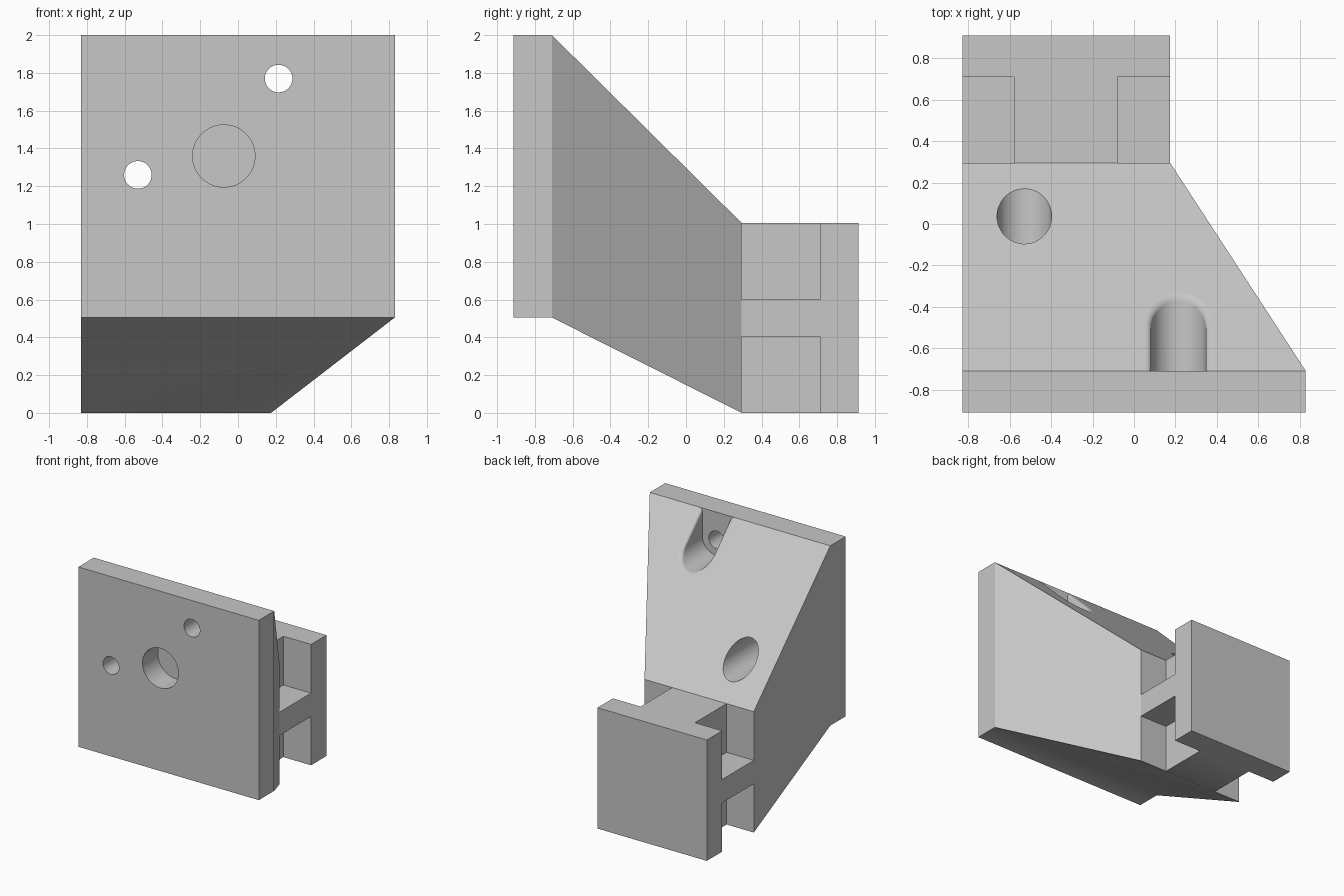
import bpy, bmesh
from math import cos, sin, pi

cube = bpy.data.objects.get("Cube")
if cube:
    bpy.data.objects.remove(cube, do_unlink=True)

grey = bpy.data.materials.new("plain grey")
grey.use_nodes = True
grey.diffuse_color = (0.57, 0.57, 0.57, 1)
grey.node_tree.nodes["Principled BSDF"].inputs["Base Color"].default_value = grey.diffuse_color


def loft(name, rings):
    """Closed solid through rings of equal point count."""
    bm = bmesh.new()
    loops = [[bm.verts.new(p) for p in ring] for ring in rings]
    n = len(loops[0])
    for a, b in zip(loops, loops[1:]):
        for i in range(n):
            j = (i + 1) % n
            bm.faces.new((a[i], a[j], b[j], b[i]))
    bm.faces.new(loops[0])
    bm.faces.new(loops[-1])
    bmesh.ops.recalc_face_normals(bm, faces=bm.faces)
    mesh = bpy.data.meshes.new(name)
    bm.to_mesh(mesh)
    bm.free()
    mesh.materials.append(grey)
    ob = bpy.data.objects.new(name, mesh)
    bpy.context.collection.objects.link(ob)
    return ob


def rect(y, x0, x1, z0, z1):
    return [(x0, y, z0), (x1, y, z0), (x1, y, z1), (x0, y, z1)]


def box(name, x0, x1, y0, y1, z0, z1):
    return loft(name, [rect(y, x0, x1, z0, z1) for y in (y0, y1)])


def bore(name, x, z, r, y0, y1, n=64):
    return loft(name, [[(x + r * cos(2 * pi * i / n), y, z + r * sin(2 * pi * i / n))
                        for i in range(n)] for y in (y0, y1)])


def combine(target, tool, operation):
    mod = target.modifiers.new("combine", 'BOOLEAN')
    mod.operation = operation
    mod.solver = 'EXACT'
    mod.object = tool
    bpy.ops.object.select_all(action='DESELECT')
    bpy.context.view_layer.objects.active = target
    target.select_set(True)
    bpy.ops.object.modifier_apply(modifier=mod.name)
    bpy.data.objects.remove(tool, do_unlink=True)


# Main dimensions
LEFT, WIDE, NARROW = -0.83, 0.83, 0.175
FRONT, SEAM, STEP, BACK = -0.912, -0.71, 0.295, 0.912
TOP, LOW, MID = 2.0, 0.505, 1.005
SCREWS = [(-0.53, 1.26), (0.215, 1.77)]
HEAD = 0.132

# Front plate with a wide central socket and two screw holes
plate = box("mounting_bracket", LEFT, WIDE, FRONT, SEAM, LOW, TOP)
combine(plate, bore("socket_cutter", -0.075, 1.36, 0.165, -1.1, -0.5), 'DIFFERENCE')
for x, z in SCREWS:
    combine(plate, bore("screw_cutter", x, z, 0.073, -1.1, -0.5), 'DIFFERENCE')

# Tapered body behind the plate
body = loft("tapered_body", [rect(SEAM, LEFT, WIDE, LOW, TOP),
                             rect(STEP, LEFT, NARROW, 0, MID)])

# Lower screw head bore
combine(body, bore("head_cutter", *SCREWS[0], HEAD, -0.9, 0.6), 'DIFFERENCE')


# Upper screw head slot: open at the top, with a rounded rim along the slope
def slot_ring(offset, depth=None):
    cx, cz = SCREWS[1]
    side, base = HEAD + offset, HEAD + 0.4 * offset
    outline = [(cx - side, 2.1)]
    outline += [(cx + side * cos(a), cz + base * sin(a))
                for a in (pi + pi * i / 32 for i in range(33))]
    outline.append((cx + side, 2.1))
    slope = (STEP - SEAM) / (TOP - MID)
    return [(x, -0.95 if depth is None else SEAM + (TOP - z) * slope - depth, z)
            for x, z in outline]


ROUND = 0.03
rings = [slot_ring(0)]
for i in range(7):
    a = pi / 2 * i / 6
    rings.append(slot_ring(ROUND * (1 - cos(a)), ROUND * (1 - sin(a))))
rings.append(slot_ring(ROUND, -0.2))
combine(body, loft("slot_cutter", rings), 'DIFFERENCE')

# Rear block, notched at four corners to leave a cross-shaped neck and an end plate
rear = box("rear_block", LEFT, NARROW, STEP, BACK, 0, MID)
for x0, x1 in ((-1, -0.58), (-0.08, 0.4)):
    for z0, z1 in ((-0.2, 0.405), (0.6, 1.2)):
        combine(rear, box("notch_cutter", x0, x1, STEP, 0.71, z0, z1), 'DIFFERENCE')

# Join into one solid
combine(plate, body, 'UNION')
combine(plate, rear, 'UNION')

# Smooth bores, crisp edges
bpy.ops.object.select_all(action='DESELECT')
plate.select_set(True)
bpy.context.view_layer.objects.active = plate
bpy.ops.object.shade_smooth_by_angle(angle=pi / 6)
weighted = plate.modifiers.new("even_shading", 'WEIGHTED_NORMAL')
weighted.keep_sharp = True
